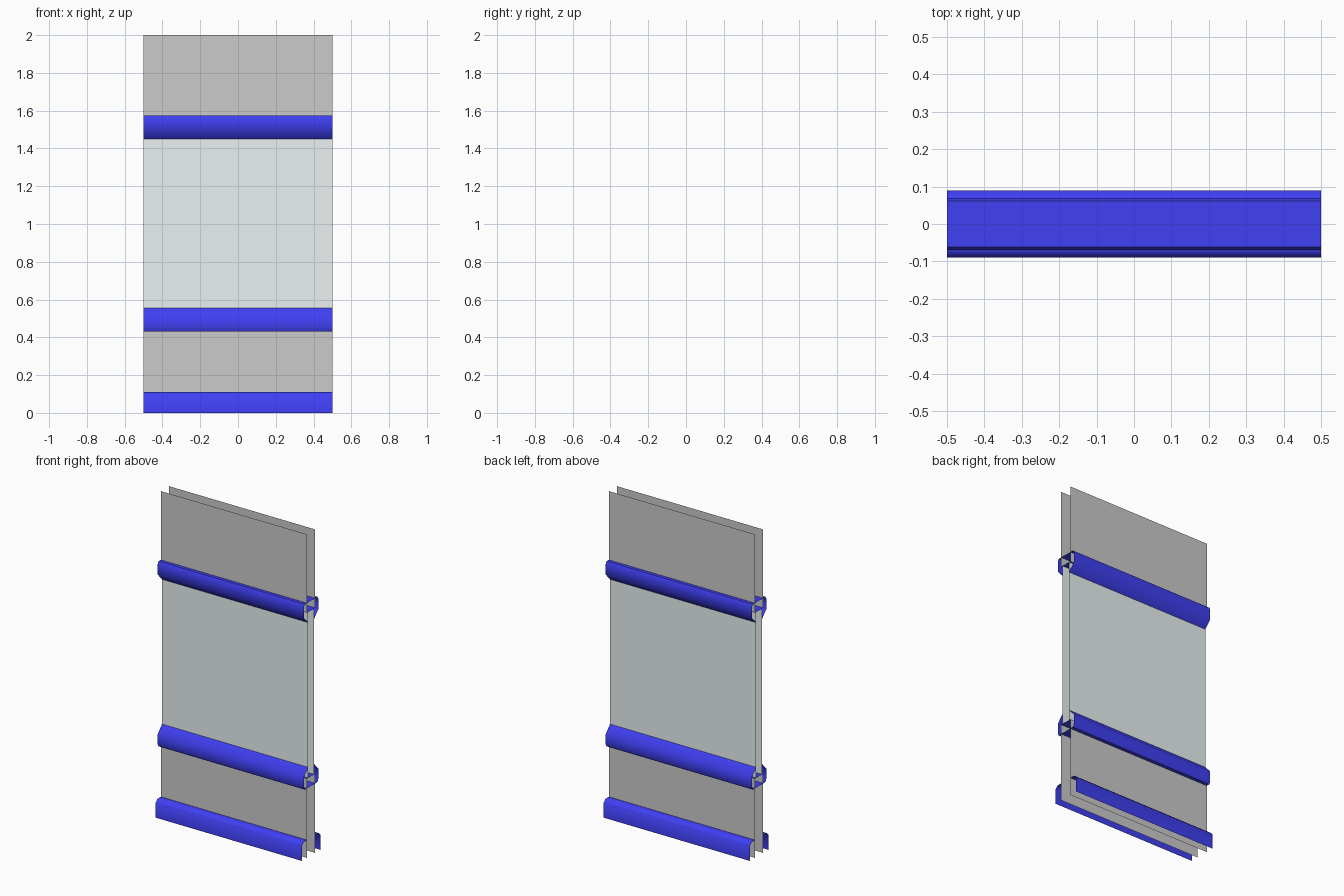
import bpy, math

if "Cube" in bpy.data.objects:
    bpy.data.objects.remove(bpy.data.objects["Cube"])

def material(name, rgb):
    m = bpy.data.materials.new(name)
    m.diffuse_color = (*rgb, 1)
    m.use_nodes = True
    m.node_tree.nodes["Principled BSDF"].inputs["Base Color"].default_value = m.diffuse_color
    return m

blue = material("blue_trim", (0.05, 0.05, 0.9))
glass = material("pale_glass", (0.82, 0.89, 0.88))

# Open sheet: a y-z profile swept along x
def sheet(name, profile, mat=None, half=0.5):
    n = len(profile)
    verts = [(x, y, z) for x in (-half, half) for y, z in profile]
    faces = [(i, i + 1, n + i + 1, n + i) for i in range(n - 1)]
    me = bpy.data.meshes.new(name)
    me.from_pydata(verts, [], faces)
    ob = bpy.data.objects.new(name, me)
    bpy.context.collection.objects.link(ob)
    if mat:
        me.materials.append(mat)
    bpy.context.view_layer.objects.active = ob
    ob.select_set(True)
    bpy.ops.object.shade_smooth_by_angle(angle=math.radians(50))
    ob.select_set(False)
    return ob

# Everything on the two faces of the wall, front then back
for side, s in (("front", -1), ("back", 1)):
    def path(pts):
        pts = [(s * y, z) for y, z in pts]
        return pts if s > 0 else pts[::-1]
    sheet(side + "_lower_panel", path([(0.04, 0), (0.04, 0.49)]))
    sheet(side + "_upper_panel", path([(0.04, 1.515), (0.04, 2)]))
    sheet(side + "_glass_pane", path([(0.028, 0.49), (0.028, 1.515)]), glass)
    sheet(side + "_skirting",
          path([(0.09, 0), (0.09, 0.094), (0.073, 0.11), (0.04, 0.11)]), blue)

# Window rails: trough profile, the upper one is the lower one turned over
outline = [(0.028, 0.555), (0.07, 0.51), (0.07, 0.445), (0.062, 0.43)]
outline = outline + [(-y, z) for y, z in outline[::-1]]
for name, flip in (("lower", False), ("upper", True)):
    def place(pts):
        return [(y, 2.005 - z) for y, z in pts][::-1] if flip else pts
    sheet(name + "_window_rail", place(outline), blue)
    sheet(name + "_glazing_seat", place([(-0.04, 0.49), (0.04, 0.49)]), blue)
